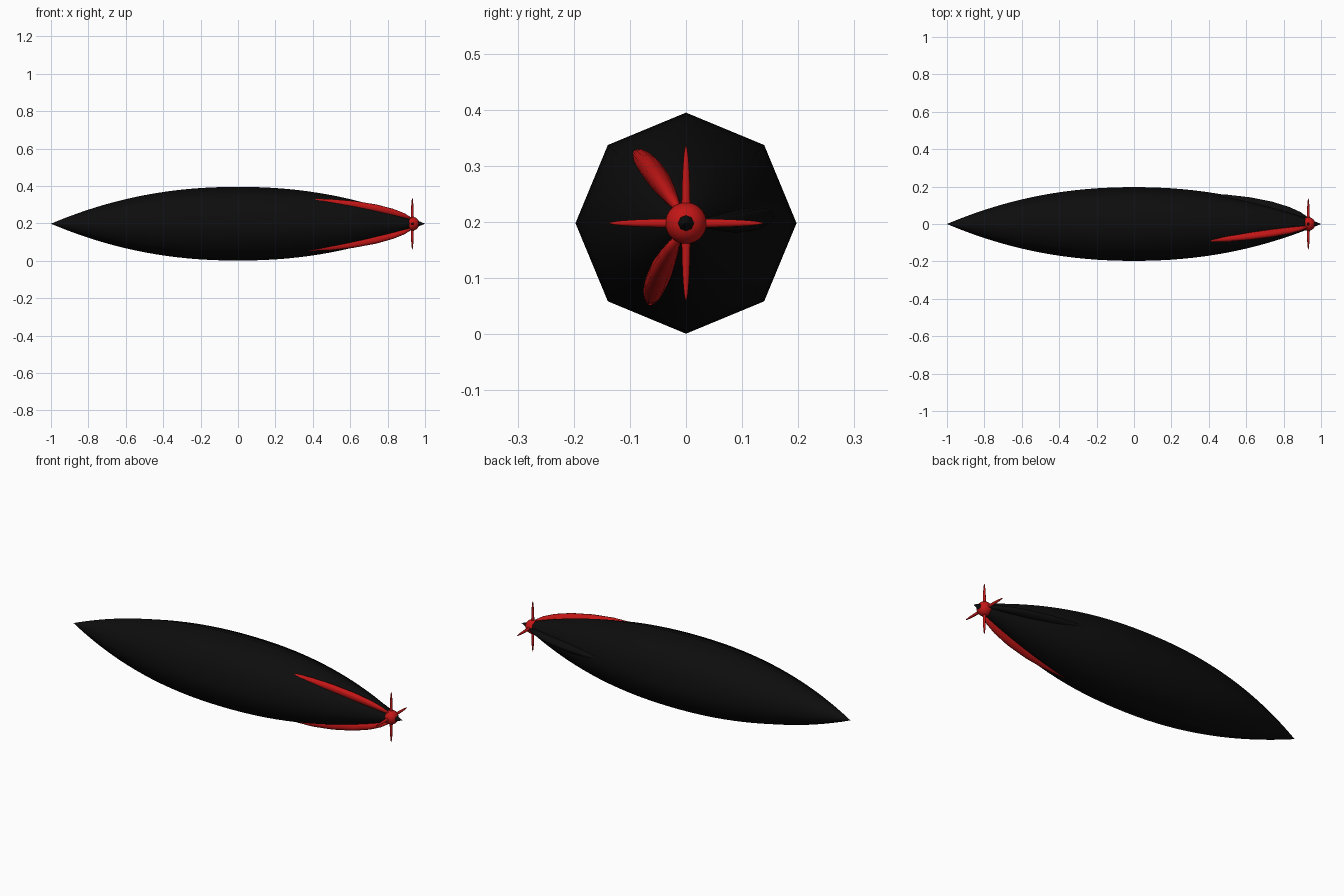
import bpy, bmesh
from math import sin, cos, pi, radians

if "Cube" in bpy.data.objects:
    bpy.data.objects.remove(bpy.data.objects["Cube"])

CZ = 0.198  # height of the long axis


def material(name, color):
    m = bpy.data.materials.new(name)
    m.diffuse_color = (*color, 1)
    m.use_nodes = True
    m.node_tree.nodes["Principled BSDF"].inputs["Base Color"].default_value = m.diffuse_color
    return m


BLACK = material("black", (0.004, 0.004, 0.004))
RED = material("red", (0.55, 0.008, 0.008))


def loft(name, rings, mat):
    """Skin a list of closed rings and cap both ends."""
    bm = bmesh.new()
    loops = [[bm.verts.new(p) for p in ring] for ring in rings]
    n = len(loops[0])
    for a, b in zip(loops, loops[1:]):
        for i in range(n):
            j = (i + 1) % n
            bm.faces.new((a[i], a[j], b[j], b[i]))
    bm.faces.new(loops[0])
    bm.faces.new(loops[-1])
    bmesh.ops.remove_doubles(bm, verts=bm.verts, dist=1e-5)
    bmesh.ops.recalc_face_normals(bm, faces=bm.faces)
    for f in bm.faces:
        f.smooth = True
    me = bpy.data.meshes.new(name)
    bm.to_mesh(me)
    bm.free()
    me.materials.append(mat)
    ob = bpy.data.objects.new(name, me)
    bpy.context.collection.objects.link(ob)
    return ob


def ball(name, loc, scale, mat):
    bpy.ops.mesh.primitive_uv_sphere_add(segments=24, ring_count=16, radius=1, location=loc)
    ob = bpy.context.object
    ob.name = name
    ob.scale = scale
    bpy.ops.object.shade_smooth()
    ob.data.materials.append(mat)
    return ob


# Eight-sided spindle hull
def hull_radius(x):
    return max(0.197 * (1 - abs(x) ** 2.15), 0.0005)


rings = []
for k in range(49):
    x = -cos(pi * k / 48)
    r = hull_radius(x)
    rings.append([(x, r * cos(i * pi / 4), CZ + r * sin(i * pi / 4)) for i in range(8)])
loft("hull", rings, BLACK)

# Three slim fins hugging the tail: x, outer radius, half width
FIN = [(0.30, 0.152, 0.003), (0.38, 0.160, 0.011), (0.50, 0.157, 0.018),
       (0.62, 0.143, 0.021), (0.74, 0.119, 0.020), (0.83, 0.091, 0.016),
       (0.89, 0.064, 0.011), (0.93, 0.036, 0.004)]


def fin(name, angle, mat):
    rings = []
    for x, outer, half in FIN:
        a = radians(angle + 6 * (0.93 - x) / 0.6)
        depth = half * 1.5
        ring = []
        for i in range(12):
            t = i * pi / 6
            rad = outer - depth + depth * cos(t)
            tan = half * sin(t)
            ring.append((x, rad * cos(a) - tan * sin(a), CZ + rad * sin(a) + tan * cos(a)))
        rings.append(ring)
    loft(name, rings, mat)


fin("fin_side", 0, BLACK)
fin("fin_upper", 120, RED)
fin("fin_lower", 240, RED)

# Propeller hub and crossed spindle blades
PX = 0.932
ball("propeller_hub", (PX, 0, CZ), (0.037, 0.037, 0.037), RED)
ball("propeller_blades_upright", (PX, 0, CZ), (0.008, 0.008, 0.138), RED)
ball("propeller_blades_level", (PX, 0, CZ), (0.008, 0.138, 0.008), RED)
